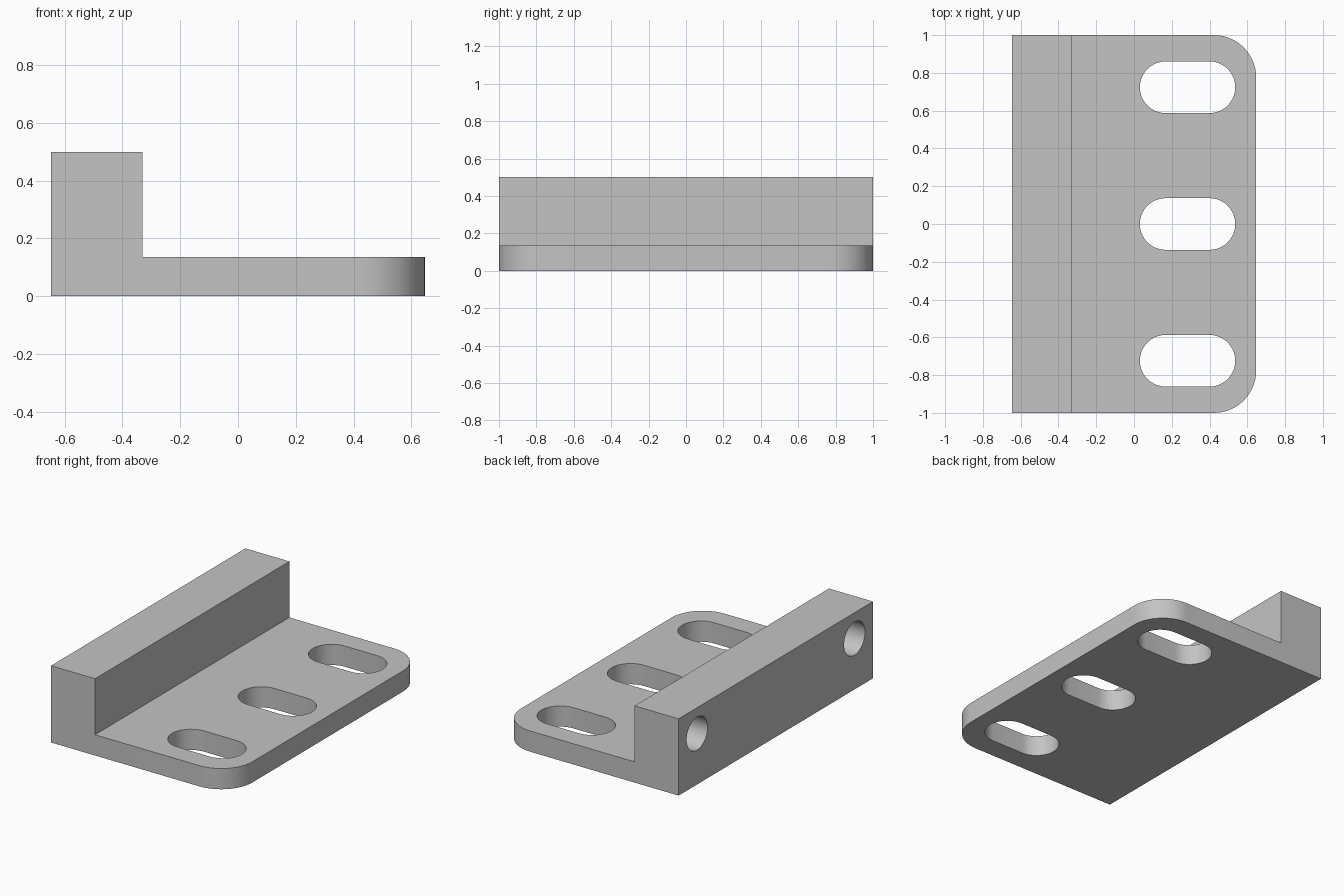
import bpy
import bmesh
import math
from mathutils import Matrix

cube = bpy.data.objects.get("Cube")
if cube:
    bpy.data.objects.remove(cube, do_unlink=True)

HALF_X, HALF_Y = 0.647, 1.0
WALL_X, WALL_H, BASE_H = -0.33, 0.5, 0.135

grey = bpy.data.materials.new("plain grey")
grey.use_nodes = True
colour = (0.55, 0.55, 0.55, 1)
grey.diffuse_color = colour
grey.node_tree.nodes["Principled BSDF"].inputs["Base Color"].default_value = colour


def prism(name, points, offset, round_edges=None, radius=0):
    """Extrude a flat outline by an offset, rounding the edges a rule picks."""
    bm = bmesh.new()
    face = bm.faces.new([bm.verts.new(p) for p in points])
    new = bmesh.ops.extrude_face_region(bm, geom=[face], use_keep_orig=True)["geom"]
    bmesh.ops.translate(bm, vec=offset, verts=[v for v in new if isinstance(v, bmesh.types.BMVert)])
    if round_edges:
        bmesh.ops.bevel(bm, geom=[e for e in bm.edges if round_edges(e)], offset=radius,
                        segments=16, profile=0.5, affect='EDGES')
    return finish(name, bm)


def finish(name, bm):
    bmesh.ops.recalc_face_normals(bm, faces=bm.faces)
    mesh = bpy.data.meshes.new(name)
    bm.to_mesh(mesh)
    bm.free()
    mesh.materials.append(grey)
    obj = bpy.data.objects.new(name, mesh)
    bpy.context.collection.objects.link(obj)
    return obj


def is_vertical(edge):
    a, b = (v.co for v in edge.verts)
    return abs(a.x - b.x) < 1e-5 and abs(a.y - b.y) < 1e-5


def slot_cutter(y):
    """Round-ended slot running along x."""
    x0, x1, r = 0.031, 0.536, 0.137
    arc = [math.pi * (i / 20 - 0.5) for i in range(21)]
    right = [(x1 - r + r * math.cos(a), y + r * math.sin(a), -0.1) for a in arc]
    left = [(x0 + r - r * math.cos(a), y - r * math.sin(a), -0.1) for a in arc]
    return prism("slot_cutter", right + left, (0, 0, 0.4))


def bore_cutter(y):
    """Blind round hole entering the wall's outer face."""
    depth, lead = 0.25, 0.1
    bm = bmesh.new()
    place = Matrix.Translation((-HALF_X + (depth - lead) / 2, y, 0.332)) @ Matrix.Rotation(math.pi / 2, 4, 'Y')
    bmesh.ops.create_cone(bm, cap_ends=True, segments=40, radius1=0.108, radius2=0.108,
                          depth=depth + lead, matrix=place)
    return finish("bore_cutter", bm)


# L-shaped bracket with two rounded corners on the flange
outline = [(-HALF_X, 0), (HALF_X, 0), (HALF_X, BASE_H), (WALL_X, BASE_H), (WALL_X, WALL_H), (-HALF_X, WALL_H)]
bracket = prism("angle_bracket", [(x, -HALF_Y, z) for x, z in outline], (0, 2 * HALF_Y, 0),
                lambda e: is_vertical(e) and e.verts[0].co.x > HALF_X - 0.01, 0.225)

# Mounting slots through the flange, bores in the wall
cutters = [slot_cutter(y) for y in (-0.724, 0, 0.724)] + [bore_cutter(y) for y in (-0.81, 0.81)]
bpy.context.view_layer.objects.active = bracket
for cutter in cutters:
    cutter.hide_render = True
    cut = bracket.modifiers.new("cut", 'BOOLEAN')
    cut.operation = 'DIFFERENCE'
    cut.solver = 'EXACT'
    cut.object = cutter
    bpy.ops.object.modifier_apply(modifier=cut.name)
    bpy.data.objects.remove(cutter, do_unlink=True)

# Smooth curved walls, sharp rims
bpy.ops.object.select_all(action='DESELECT')
bracket.select_set(True)
bpy.ops.object.shade_smooth_by_angle(angle=math.radians(30))
